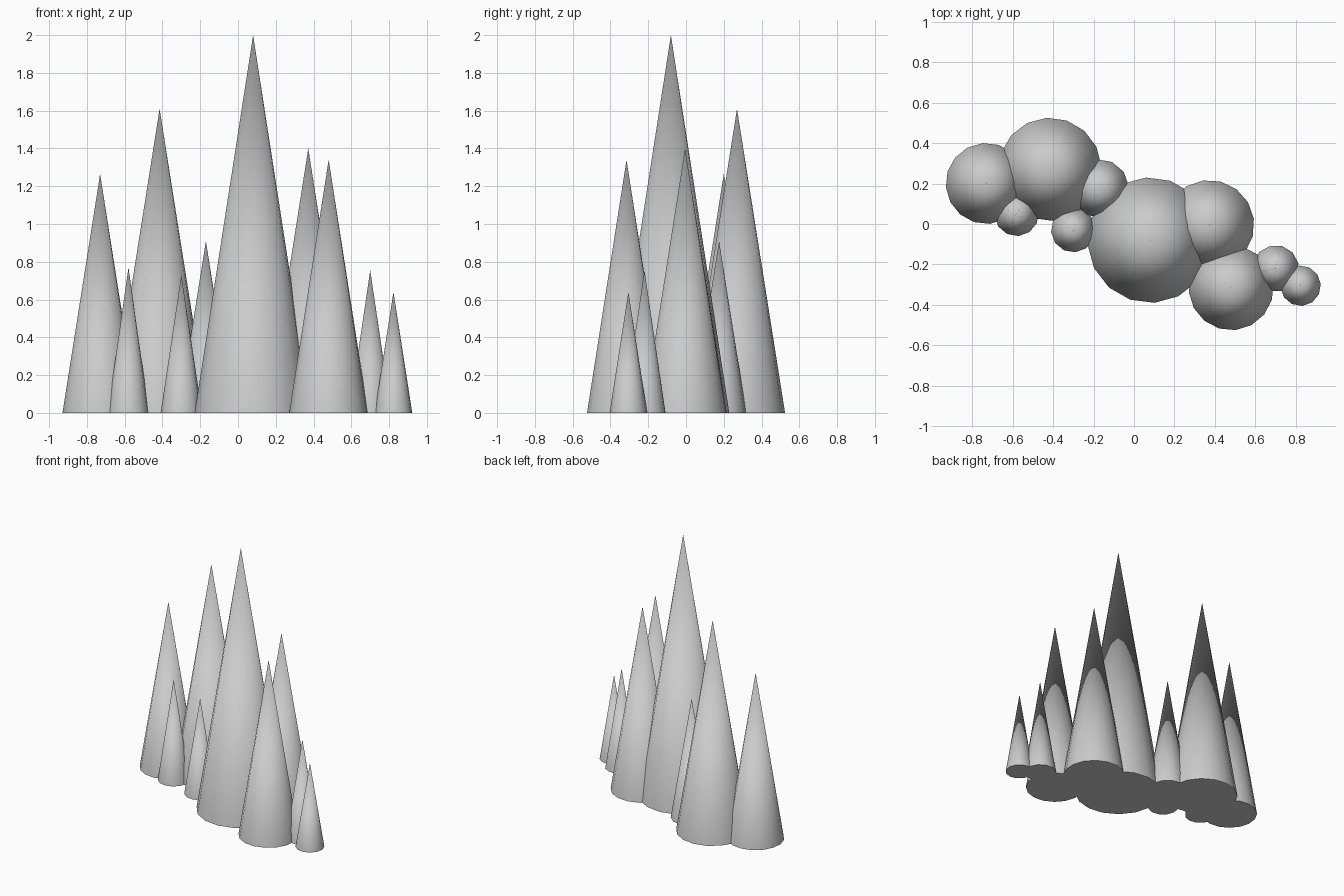
import bpy, math

# Spikes: x, y, base radius, height, sides, turn in degrees
SPIKES = [
    (-0.73, 0.20, 0.20, 1.265, 16, 5),
    (-0.415, 0.27, 0.255, 1.61, 16, 3.5),
    (-0.58, 0.05, 0.11, 0.77, 12, 5),
    (-0.30, -0.03, 0.11, 0.73, 12, 5),
    (-0.17, 0.175, 0.145, 0.91, 12, 5),
    (0.08, -0.08, 0.31, 2.0, 16, 4),
    (0.372, -0.005, 0.222, 1.40, 16, 8),
    (0.48, -0.315, 0.21, 1.34, 16, 6),
    (0.70, -0.22, 0.115, 0.755, 12, 14),
    (0.823, -0.305, 0.10, 0.64, 12, 5),
]


def spike(name, x, y, radius, height, sides, turn):
    # Blender's cone starts its first corner on +y, so quarter turns keep the pattern
    bpy.ops.mesh.primitive_cone_add(
        vertices=sides, radius1=radius, radius2=0, depth=height,
        location=(x, y, height / 2), rotation=(0, 0, math.radians(turn)))
    ob = bpy.context.object
    ob.name = name
    bpy.ops.object.shade_smooth_by_angle(angle=math.radians(40))


# Row of pointed cones, all standing on the ground
for i, values in enumerate(SPIKES, 1):
    spike(f"spike_{i}", *values)
